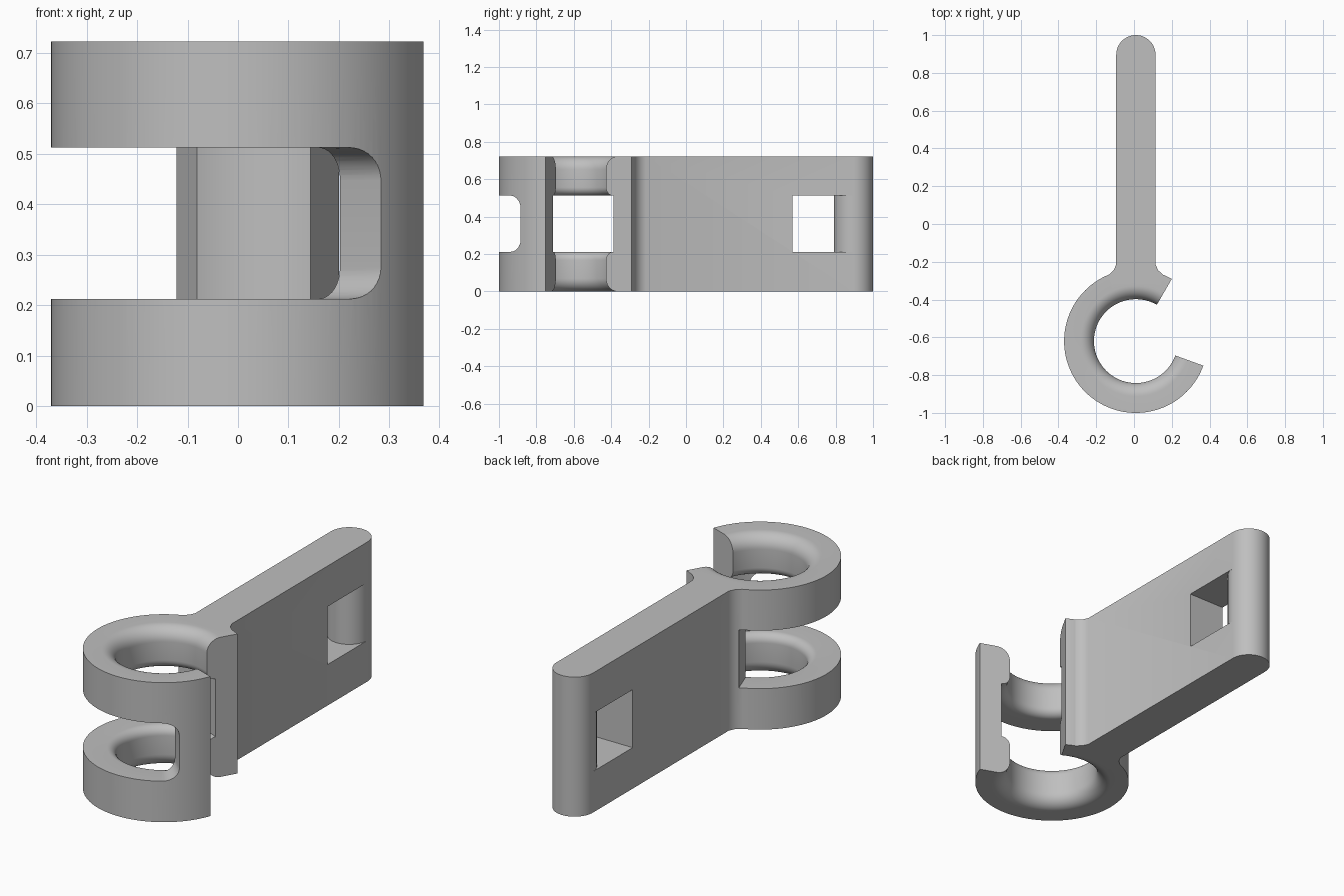
import bpy, bmesh
from math import sin, cos, radians, pi, sqrt

old = bpy.data.objects.get("Cube")
if old:
    bpy.data.objects.remove(old, do_unlink=True)

CX, CY = 0.01, -0.62          # ring centre
R_OUT, R_MID, R_IN = 0.38, 0.267, 0.222
H, Z0, Z1 = 0.722, 0.212, 0.512   # height, slot bottom, slot top
HALF, END_Y = 0.104, 0.896    # arm half width, centre of round end

grey = bpy.data.materials.new("plain_grey")
grey.use_nodes = True
COLOR = (0.52, 0.52, 0.52, 1)
grey.diffuse_color = COLOR
grey.node_tree.nodes["Principled BSDF"].inputs["Base Color"].default_value = COLOR


def loft(name, sections):
    """Solid through a row of matching closed cross-sections."""
    bm = bmesh.new()
    rows = [[bm.verts.new(p) for p in s] for s in sections]
    n = len(rows[0])
    for a, b in zip(rows, rows[1:]):
        for i in range(n):
            j = (i + 1) % n
            bm.faces.new((a[i], a[j], b[j], b[i]))
    bm.faces.new(rows[0][::-1])
    bm.faces.new(rows[-1])
    bmesh.ops.recalc_face_normals(bm, faces=bm.faces)
    mesh = bpy.data.meshes.new(name)
    bm.to_mesh(mesh)
    bm.free()
    mesh.materials.append(grey)
    obj = bpy.data.objects.new(name, mesh)
    bpy.context.collection.objects.link(obj)
    return obj


def extrude(name, outline, low, high):
    return loft(name, [[(x, y, z) for x, y in outline] for z in (low, high)])


def arc(cx, cy, r, start, end, steps):
    angles = [radians(start + (end - start) * i / steps) for i in range(steps + 1)]
    return [(cx + r * cos(a), cy + r * sin(a)) for a in angles]


def swept(profile, degrees):
    a = radians(degrees)
    return [(CX + r * cos(a), CY + r * sin(a), z) for r, z in profile]


def combine(target, other, operation):
    mod = target.modifiers.new(operation.lower(), 'BOOLEAN')
    mod.operation, mod.object, mod.solver = operation, other, 'EXACT'
    bpy.context.view_layer.objects.active = target
    bpy.ops.object.modifier_apply(modifier=mod.name)
    bpy.data.objects.remove(other, do_unlink=True)


# Open ring with two rounded inner bands
big, small = 0.07, R_MID - R_IN
inner = arc(R_IN + big, big, big, 270, 180, 10)
inner += arc(R_MID, Z0 - small, small, 180, 90, 8)
inner += arc(R_MID, Z1 + small, small, 270, 180, 8)
inner += arc(R_IN + big, H - big, big, 180, 90, 10)
profile = inner + [(R_OUT, H), (R_OUT, 0)]
hook = loft("hook_clip", [swept(profile, 60 + 280 * i / 112) for i in range(113)])

# Arm with a round end and flared root
root_right = [(0.14, -0.31), (0.153, -0.268), (0.128, -0.245)]
root_left = [(2 * CX - x, y) for x, y in reversed(root_right)]
outline = root_right + [(CX + HALF, -0.215)] + arc(CX, END_Y, HALF, 0, 180, 32)
outline += [(CX - HALF, -0.215)] + root_left
arm = extrude("arm", outline, 0, H)

# Strap hole, leaving a full round bar at the end
side = 0.3
hole = [(CX - side, 0.57), (CX + side, 0.57), (CX + side, END_Y)]
hole += arc(CX, END_Y, HALF, 0, -180, 32) + [(CX - side, END_Y)]
combine(arm, extrude("hole_cutter", hole, Z0, Z1), 'DIFFERENCE')
combine(hook, arm, 'UNION')

# Side slot around the ring, rounded at its front end
START, END, ROUND, RZ = 110, 316, 12.5, 0.065
angles = [START + (END - ROUND - START) * i / 60 for i in range(61)]
angles += [END - ROUND + ROUND * sin(pi / 2 * i / 10) for i in range(1, 11)]
sections = []
for a in angles:
    s = max(0, (a - END + ROUND) / ROUND)
    d = RZ * (1 - sqrt(max(0, 1 - s * s)))
    sections.append(swept([(0.24, Z0 + d), (0.5, Z0 + d),
                           (0.5, Z1 - d), (0.24, Z1 - d)], a))
combine(hook, loft("slot_cutter", sections), 'DIFFERENCE')

# Smooth curves, sharp corners
bpy.ops.object.select_all(action='DESELECT')
hook.select_set(True)
bpy.context.view_layer.objects.active = hook
bpy.ops.object.shade_smooth_by_angle(angle=radians(30))
